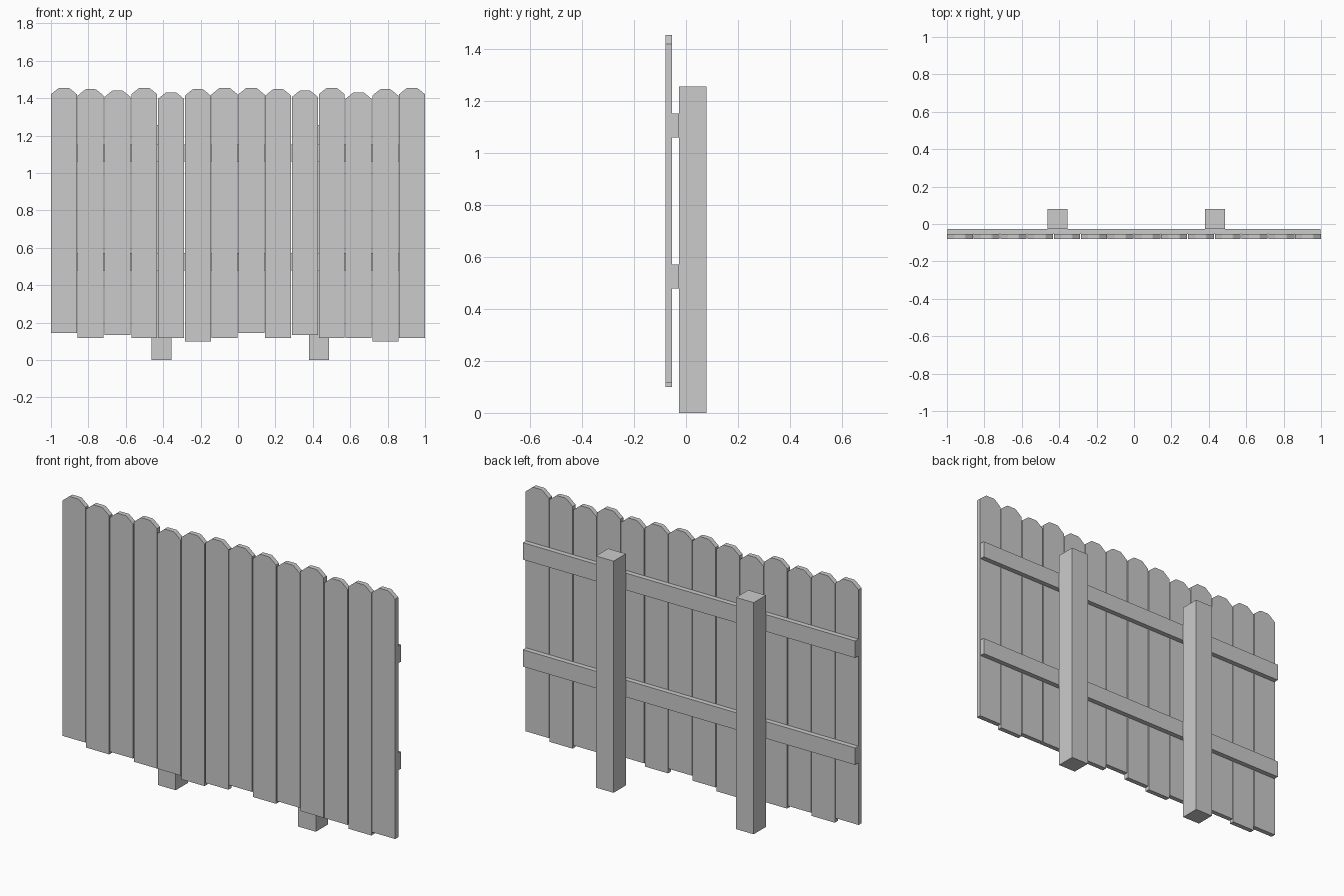
import bpy, bmesh

if "Cube" in bpy.data.objects:
    bpy.data.objects.remove(bpy.data.objects["Cube"])

def prism(name, pts, y0, y1):
    """Extrude an x-z outline from y0 to y1."""
    bm = bmesh.new()
    face = bm.faces.new([bm.verts.new((x, y0, z)) for x, z in pts])
    ext = bmesh.ops.extrude_face_region(bm, geom=[face])
    moved = [v for v in ext["geom"] if isinstance(v, bmesh.types.BMVert)]
    bmesh.ops.translate(bm, verts=moved, vec=(0, y1 - y0, 0))
    bmesh.ops.recalc_face_normals(bm, faces=bm.faces)
    me = bpy.data.meshes.new(name)
    bm.to_mesh(me)
    bm.free()
    ob = bpy.data.objects.new(name, me)
    bpy.context.collection.objects.link(ob)
    return ob

def box(name, x0, x1, y0, y1, z0, z1):
    return prism(name, [(x0, z0), (x1, z0), (x1, z1), (x0, z1)], y0, y1)

# Pickets: uneven (bottom, top) heights repeat every seven boards
heights = [(0.144, 1.455), (0.118, 1.448), (0.134, 1.441), (0.118, 1.455),
           (0.118, 1.431), (0.099, 1.448), (0.118, 1.455)]
count, half = 14, 0.0693
pitch = (2 - 2 * half) / (count - 1)
for i in range(count):
    c = -1 + half + i * pitch
    z0, z1 = heights[i % 7]
    # clipped "dog-ear" top
    crown = [(half, -0.034), (0.03, -0.002), (0.024, 0)]
    pts = [(c - half, z0), (c + half, z0)]
    pts += [(c + x, z1 + d) for x, d in crown]
    pts += [(c - x, z1 + d) for x, d in reversed(crown)]
    prism(f"picket_{i + 1}", pts, -0.079, -0.053)

# Horizontal rails behind the pickets
box("lower_rail", -0.998, 0.998, -0.053, -0.026, 0.480, 0.572)
box("upper_rail", -0.998, 0.998, -0.053, -0.026, 1.061, 1.153)

# Posts
for name, x in (("left_post", -0.409), ("right_post", 0.433)):
    box(name, x - 0.053, x + 0.053, -0.026, 0.079, 0, 1.258)
